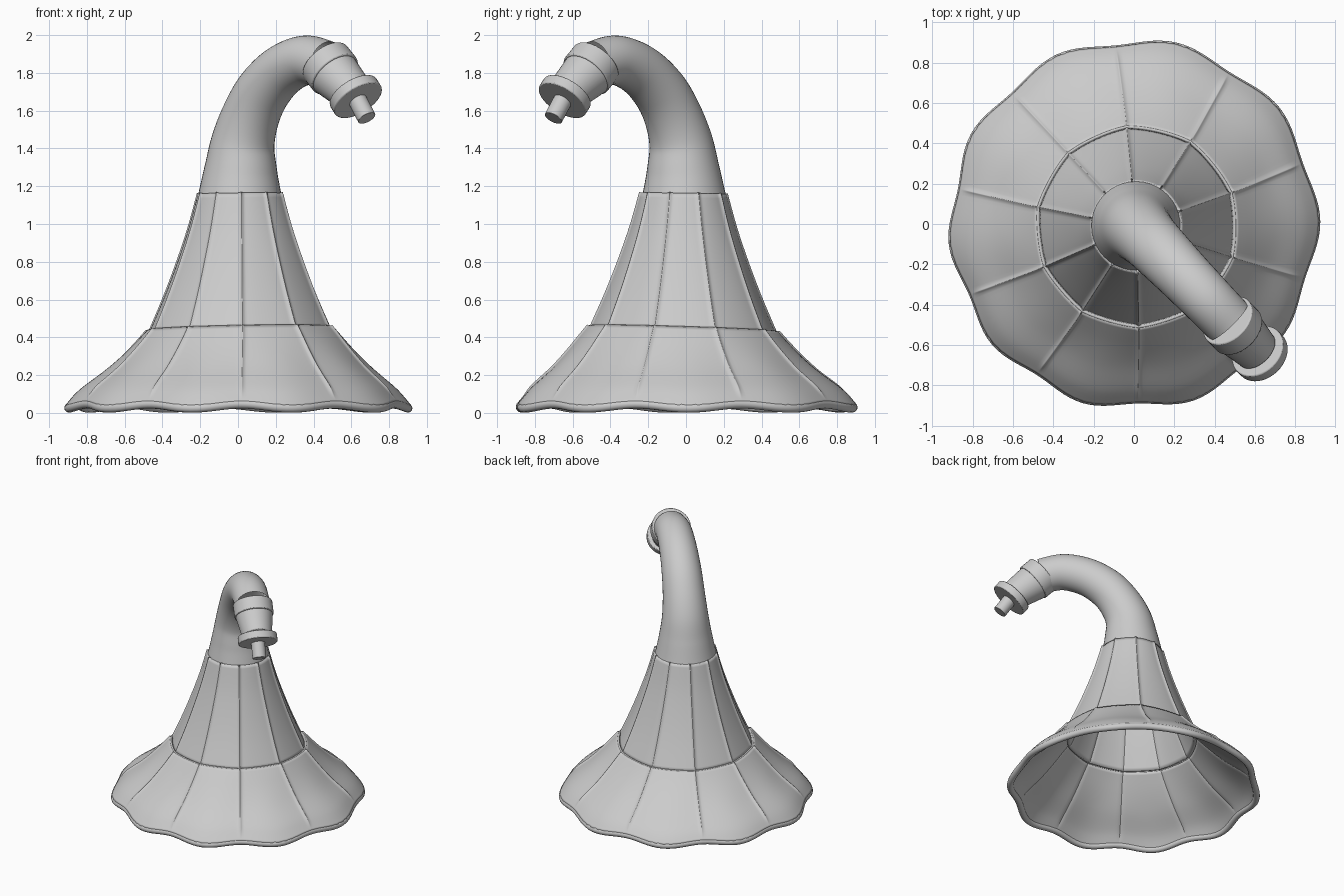
import bpy, bmesh
from math import sin, cos, exp, pi, radians
from mathutils import Vector

if "Cube" in bpy.data.objects:
    bpy.data.objects.remove(bpy.data.objects["Cube"])

metal = bpy.data.materials.new("grey_metal")
metal.use_nodes = True
metal.diffuse_color = (0.6, 0.6, 0.6, 1)
metal.node_tree.nodes["Principled BSDF"].inputs["Base Color"].default_value = (0.6, 0.6, 0.6, 1)

PETALS = 10
STEPS = 20  # columns per petal


def finish(obj, angle=35):
    obj.data.materials.append(metal)
    bpy.ops.object.select_all(action="DESELECT")
    obj.select_set(True)
    bpy.context.view_layer.objects.active = obj
    bpy.ops.object.shade_smooth_by_angle(angle=radians(angle))
    return obj


def mesh_object(name, bm):
    mesh = bpy.data.meshes.new(name)
    bm.to_mesh(mesh)
    bm.free()
    obj = bpy.data.objects.new(name, mesh)
    bpy.context.collection.objects.link(obj)
    return obj


def smooth_path(keys, t):
    """Catmull-Rom through equally spaced keys, t from 0 to 1."""
    f = t * (len(keys) - 1)
    i = min(int(f), len(keys) - 2)
    u = f - i
    a, b, c, d = (Vector(keys[min(max(i + k, 0), len(keys) - 1)]) for k in (-1, 0, 1, 2))
    return b + 0.5 * u * ((c - a) + u * ((2 * a - 5 * b + 4 * c - d) + u * (3 * (b - c) + d - a)))


def tube(name, path, closed=False, sides=12):
    """Open-ended swept tube along a list of (point, radius)."""
    curve = bpy.data.curves.new(name, "CURVE")
    curve.dimensions = "3D"
    curve.bevel_depth = 1
    curve.bevel_resolution = sides // 2 - 2
    spline = curve.splines.new("POLY")
    spline.points.add(len(path) - 1)
    spline.use_cyclic_u = closed
    for p, (co, r) in zip(spline.points, path):
        p.co = (*co, 1)
        p.radius = r
    obj = bpy.data.objects.new(name, curve)
    bpy.context.collection.objects.link(obj)
    bpy.ops.object.select_all(action="DESELECT")
    obj.select_set(True)
    bpy.context.view_layer.objects.active = obj
    bpy.ops.object.convert(target="MESH")
    return finish(bpy.context.object)


# Horn profiles: height, radius, panel flatness, scallop, seam lift
UPPER = [(1.162, 0.227, 0.01, 0, 0), (0.98, 0.278, 0.015, 0, 0), (0.8, 0.34, 0.02, 0, 0),
         (0.62, 0.41, 0.02, 0, 0), (0.437, 0.49, 0.02, 0, 0)]
LOWER = [(0.447, 0.503, 0.02, 0, 0), (0.335, 0.6, 0.015, 0.01, 0), (0.235, 0.698, 0.01, 0.02, 0),
         (0.125, 0.817, 0, 0.03, 0.01), (0.041, 0.883, 0, 0.038, 0.022)]


def horn_point(profile, v, t, inset=0, drop=0, ridge=0.0):
    z, r, flat, scallop, lift = smooth_path(profile, t)
    base = 2 * pi * v / PETALS - pi / 2
    angle = base + radians(3.5) * (1 + cos(base - radians(140)))
    lobe = abs(sin(pi * v))
    # raised seam, fading out before the rim
    gap = abs(v - round(v)) * 2 * pi * r / PETALS
    fade = min(1, max(0, (0.87 - r) / 0.05))
    bump = ridge * fade * exp(-(gap / 0.009) ** 2)
    # slight sideways lean of the horn and tilt of the middle hoop
    shift = 0.013 * min(1, max(0, (0.85 - r) / 0.3))
    tilt = 0.018 * cos(angle + pi / 3) * max(0, 1 - abs(r - 0.5) / 0.35)
    r = r * (1 - flat * lobe + scallop * lobe ** 2) - inset + bump
    return Vector((r * cos(angle) + shift, r * sin(angle) - shift,
                   z + lift * (1 - lobe ** 2) + tilt - drop + bump * 0.6))


def column(j):
    """Column position in petals, crowded toward the seams."""
    k, u = j // STEPS, (j % STEPS) / STEPS
    return k + u - 0.95 * sin(2 * pi * u) / (2 * pi)


def horn_section(name, profile, rows=20):
    bm = bmesh.new()
    n = PETALS * STEPS
    grid = [[bm.verts.new(horn_point(profile, column(j), i / rows, ridge=0.008))
             for j in range(n)] for i in range(rows + 1)]
    for i in range(rows):
        for j in range(n):
            k = (j + 1) % n
            bm.faces.new((grid[i][j], grid[i + 1][j], grid[i + 1][k], grid[i][k]))
    obj = finish(mesh_object(name, bm), 60)
    solid = obj.modifiers.new("thickness", "SOLIDIFY")
    solid.thickness = 0.038
    solid.offset = -1


def hoop(name, profile, t, radius, inset, drop):
    n = PETALS * 16
    tube(name, [(horn_point(profile, j / 16, t, inset, drop), radius) for j in range(n)],
         closed=True)


# Flared horn
horn_section("upper_horn", UPPER)
horn_section("lower_horn", LOWER)
hoop("middle_seam", LOWER, 0, 0.008, 0.007, 0.005)
hoop("rolled_rim", LOWER, 1, 0.024, 0.017, 0.016)

# Curved neck: diagonal offset, height, radius
NECK = [(0.01, 1.14, 0.224), (0.014, 1.28, 0.195), (0.026, 1.43, 0.169), (0.07, 1.58, 0.153),
        (0.138, 1.71, 0.145), (0.24, 1.816, 0.137), (0.36, 1.867, 0.131), (0.47, 1.842, 0.127)]


def on_diagonal(x, z):
    return Vector((x, -x * 1.03, z))


neck = []
for i in range(49):
    x, z, r = smooth_path(NECK, i / 48)
    neck.append((on_diagonal(x, z), r))
tube("curved_neck", neck, sides=40)


# End fittings
def fitting(name, start, end, r0, r1, bevel=0.006):
    a, b = on_diagonal(*start), on_diagonal(*end)
    bm = bmesh.new()
    bmesh.ops.create_cone(bm, cap_ends=True, segments=40, radius1=r0, radius2=r1,
                          depth=(b - a).length)
    obj = mesh_object(name, bm)
    obj.location = (a + b) / 2
    obj.rotation_euler = (b - a).to_track_quat("Z", "Y").to_euler()
    finish(obj)
    mod = obj.modifiers.new("soft_edge", "BEVEL")
    mod.width = bevel
    mod.segments = 2


fitting("collar", (0.462, 1.857), (0.515, 1.79), 0.143, 0.143)
fitting("tapered_nozzle", (0.505, 1.8), (0.613, 1.69), 0.137, 0.108)
fitting("flange", (0.61, 1.697), (0.637, 1.653), 0.143, 0.143)
fitting("end_rod", (0.62, 1.68), (0.682, 1.56), 0.05, 0.05, 0.002)
